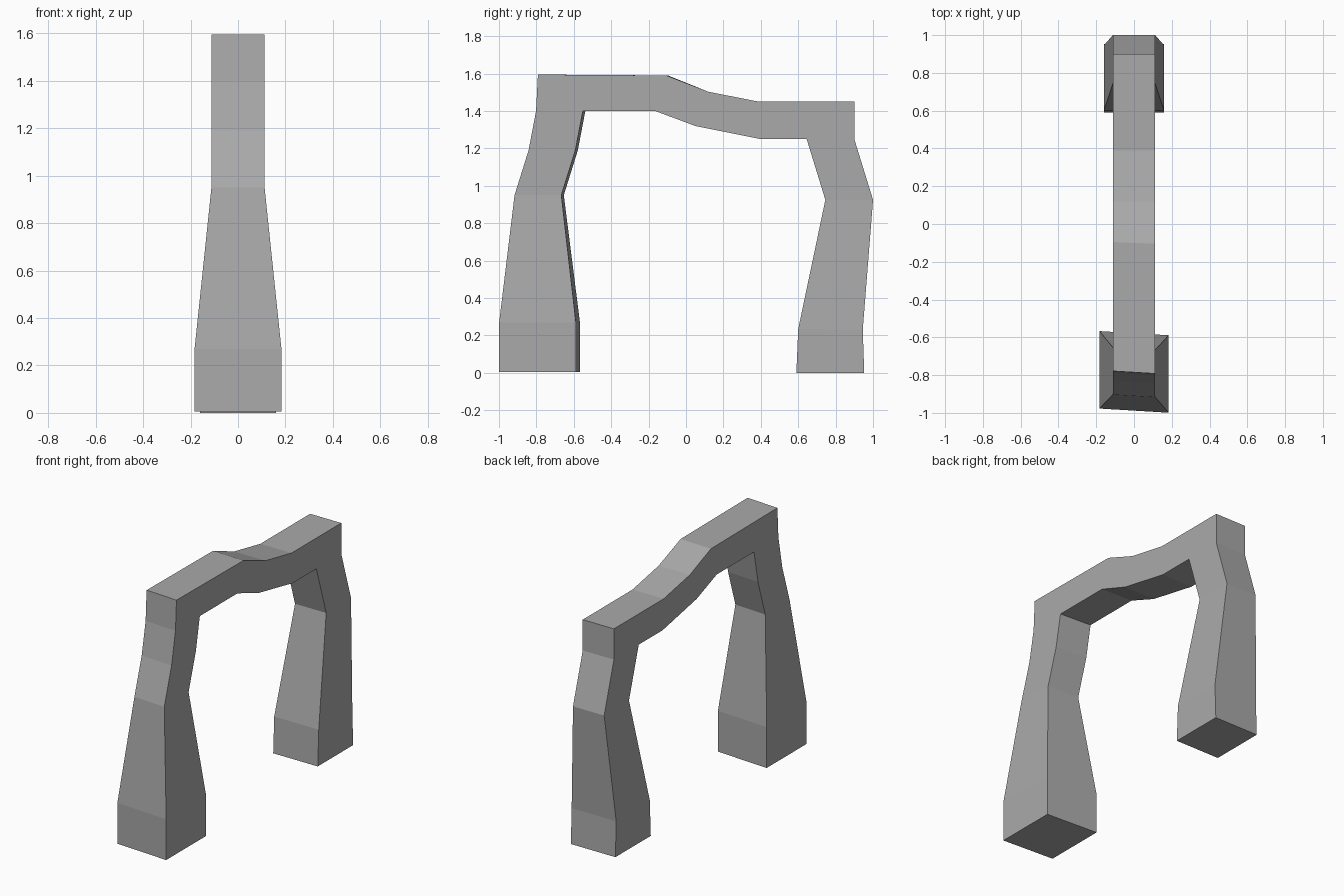
import bpy
import bmesh

cube = bpy.data.objects.get("Cube")
if cube:
    bpy.data.objects.remove(cube, do_unlink=True)

# One plain stone grey
stone = bpy.data.materials.new("stone_grey")
stone.use_nodes = True
colour = (0.4, 0.4, 0.4, 1)
stone.diffuse_color = colour
stone.node_tree.nodes["Principled BSDF"].inputs["Base Color"].default_value = colour

# Cross-sections along the arch: outer (y, z), inner (y, z), half width, skew
SLIM = 0.112
sections = [
    # front leg, foot to shoulder
    ((-0.988, 0.005), (-0.578, 0.005), 0.183, -0.06),
    ((-0.988, 0.27), (-0.578, 0.27), 0.183, -0.06),
    ((-0.91, 0.95), (-0.66, 0.95), SLIM, -0.06),
    ((-0.835, 1.19), (-0.585, 1.19), SLIM, -0.06),
    ((-0.795, 1.4), (-0.545, 1.4), SLIM, -0.06),
    # beam, stepping down towards the back
    ((-0.785, 1.595), (-0.545, 1.4), SLIM, -0.06),
    ((-0.1, 1.59), (-0.16, 1.4), SLIM, -0.04),
    ((0.12, 1.503), (0.05, 1.32), SLIM, 0),
    ((0.39, 1.45), (0.4, 1.25), SLIM, 0),
    ((0.9, 1.45), (0.645, 1.25), SLIM, 0),
    # back leg, shoulder to foot
    ((0.9, 1.25), (0.645, 1.25), SLIM, 0),
    ((1.0, 0.925), (0.745, 0.925), SLIM, 0),
    ((0.945, 0.23), (0.6, 0.235), 0.16, 0),
    ((0.953, 0), (0.59, 0), 0.16, 0),
]

# Loft the sections into one closed arch
bm = bmesh.new()
rings = []
for outer, inner, half, skew in sections:
    corners = [(-half, outer), (half, outer), (half, inner), (-half, inner)]
    rings.append([bm.verts.new((x, y + skew * x, z)) for x, (y, z) in corners])
for a, b in zip(rings, rings[1:]):
    for i in range(4):
        j = (i + 1) % 4
        bm.faces.new((a[i], a[j], b[j], b[i]))
bm.faces.new(rings[0][::-1])
bm.faces.new(rings[-1])

# The shoulder sections share their inner edge
bmesh.ops.remove_doubles(bm, verts=bm.verts[:], dist=0.001)
bmesh.ops.recalc_face_normals(bm, faces=bm.faces[:])

mesh = bpy.data.meshes.new("stone_arch")
bm.to_mesh(mesh)
bm.free()
mesh.materials.append(stone)
arch = bpy.data.objects.new("stone_arch", mesh)
bpy.context.collection.objects.link(arch)
